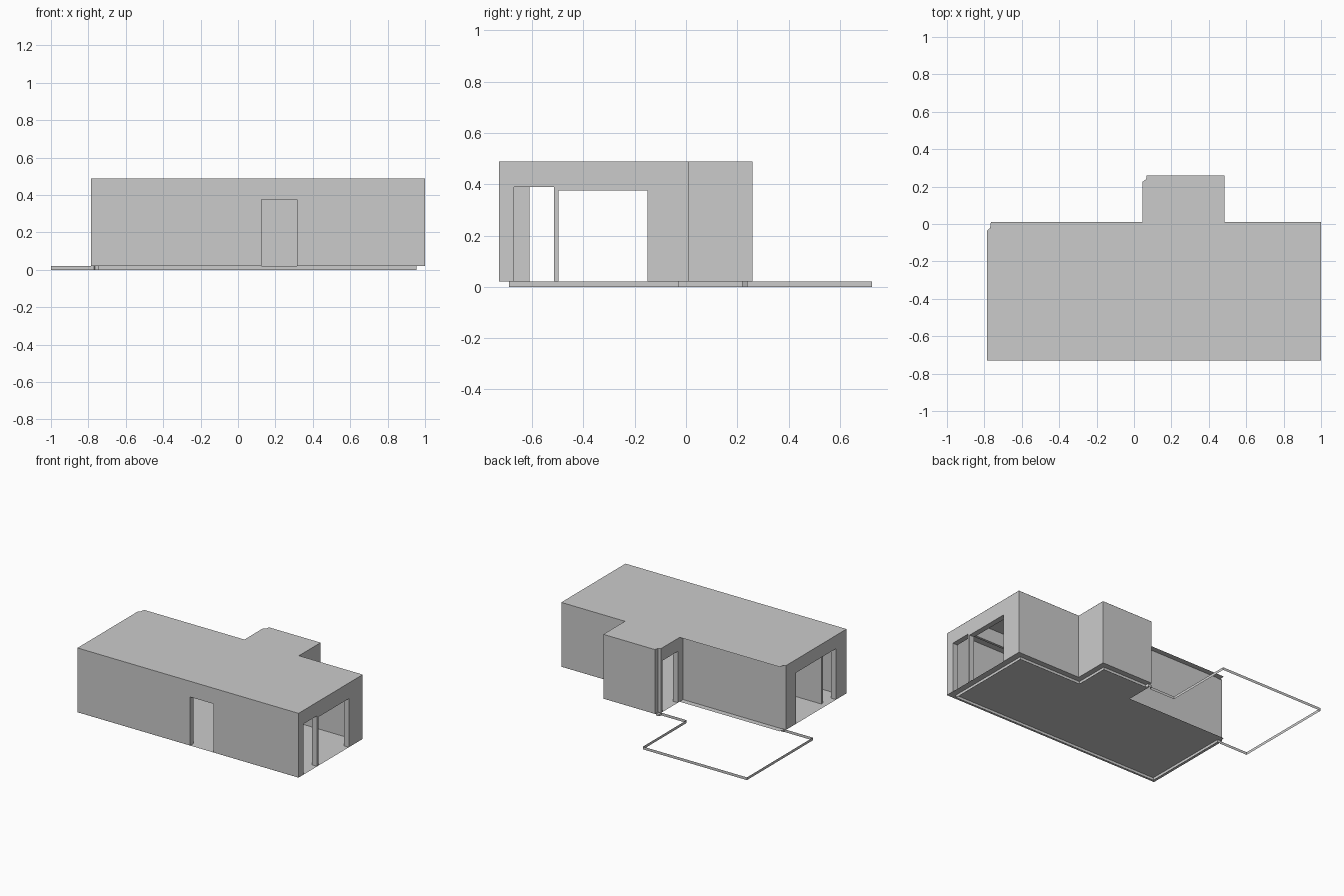
import bpy, bmesh
from mathutils import Vector

if "Cube" in bpy.data.objects:
    bpy.data.objects.remove(bpy.data.objects["Cube"])

Z0, Z1, T = 0.02, 0.49, 0.04      # floor level, roof level, wall thickness
E = 0.0005                        # keeps wall ends off the floor and roof sheets


def finish(name, bm):
    bmesh.ops.recalc_face_normals(bm, faces=bm.faces[:])
    me = bpy.data.meshes.new(name)
    bm.to_mesh(me)
    bm.free()
    ob = bpy.data.objects.new(name, me)
    bpy.context.collection.objects.link(ob)
    return ob


def wall(name, axis, a, b, c, thick=T, openings=(), z0=Z0):
    """Wall running a..b along axis, occupying c..c+thick across it.
    Openings (start, end, head height) are notched up from the floor."""
    prof = [(a, z0 + E)]
    for s, e, h in openings:
        prof += [(s, z0 + E), (s, h), (e, h), (e, z0 + E)]
    prof += [(b, z0 + E), (b, Z1 - E), (a, Z1 - E)]
    bm = bmesh.new()
    if axis == 'x':
        pts = [(u, c, z) for u, z in prof]
        step = Vector((0, thick, 0))
    else:
        pts = [(c, u, z) for u, z in prof]
        step = Vector((thick, 0, 0))
    face = bm.faces.new([bm.verts.new(p) for p in pts])
    ext = bmesh.ops.extrude_face_region(bm, geom=[face], use_keep_orig=True)
    moved = [v for v in ext['geom'] if isinstance(v, bmesh.types.BMVert)]
    bmesh.ops.translate(bm, verts=moved, vec=step)
    return finish(name, bm)


def sheet(name, outline, z):
    bm = bmesh.new()
    bm.faces.new([bm.verts.new((x, y, z)) for x, y in outline])
    return finish(name, bm)


def ribbon(name, path, z0, z1):
    """Closed upright band following the path."""
    bm = bmesh.new()
    lo = [bm.verts.new((x, y, z0)) for x, y in path]
    hi = [bm.verts.new((x, y, z1)) for x, y in path]
    n = len(path)
    for i in range(n):
        j = (i + 1) % n
        bm.faces.new((lo[i], lo[j], hi[j], hi[i]))
    return finish(name, bm)


# Floor and flat roof share one footprint with two nibbled corners
footprint = [(-0.785, -0.73), (1, -0.73), (1, 0.01), (0.485, 0.01),
             (0.485, 0.26), (0.068, 0.26), (0.065, 0.24), (0.045, 0.225),
             (0.045, 0.01), (-0.765, 0.01), (-0.77, -0.022), (-0.785, -0.034)]
sheet("floor", footprint, Z0)
sheet("roof", footprint, Z1)

# Outer walls
wall("front_wall", 'x', -0.785, 1, -0.73, openings=[(0.125, 0.315, 0.375)])
wall("right_wall", 'y', -0.69, 0.01, 0.96,
     openings=[(-0.67, -0.515, 0.39), (-0.497, -0.15, 0.375)])
wall("left_wall", 'y', -0.69, -0.034, -0.785, openings=[(-0.61, -0.15, 0.393)])
wall("back_right_wall", 'x', 0.485, 0.96, -0.03)
wall("back_left_recessed_wall", 'x', -0.745, 0.045, -0.05, thick=0.02)

# Rear bay
wall("bay_right_wall", 'y', -0.03, 0.22, 0.445)
wall("bay_back_wall", 'x', 0.068, 0.485, 0.22)
wall("bay_left_wall", 'y', -0.05, 0.225, 0.045, openings=[(0.03, 0.205, 0.395)])

# Inner partition and its beam
wall("partition", 'x', -0.745, -0.1, -0.515, thick=0.018)
wall("partition_beam", 'x', 0.3, 0.96, -0.515, thick=0.018, z0=0.39)

# Base edging: inset below the house, running out around the terrace
ribbon("base_edging",
       [(-0.745, -0.03), (-0.745, -0.69), (0.955, -0.69), (0.955, -0.03),
        (0.445, -0.03), (0.445, 0.22), (0.085, 0.22), (0.075, 0.24),
        (0.05, 0.24), (0.045, 0.22), (-0.16, 0.22), (-0.16, 0.725), (-1, 0.725), (-1, -0.035),
        (-0.77, -0.035), (-0.765, -0.03)], 0, Z0)
